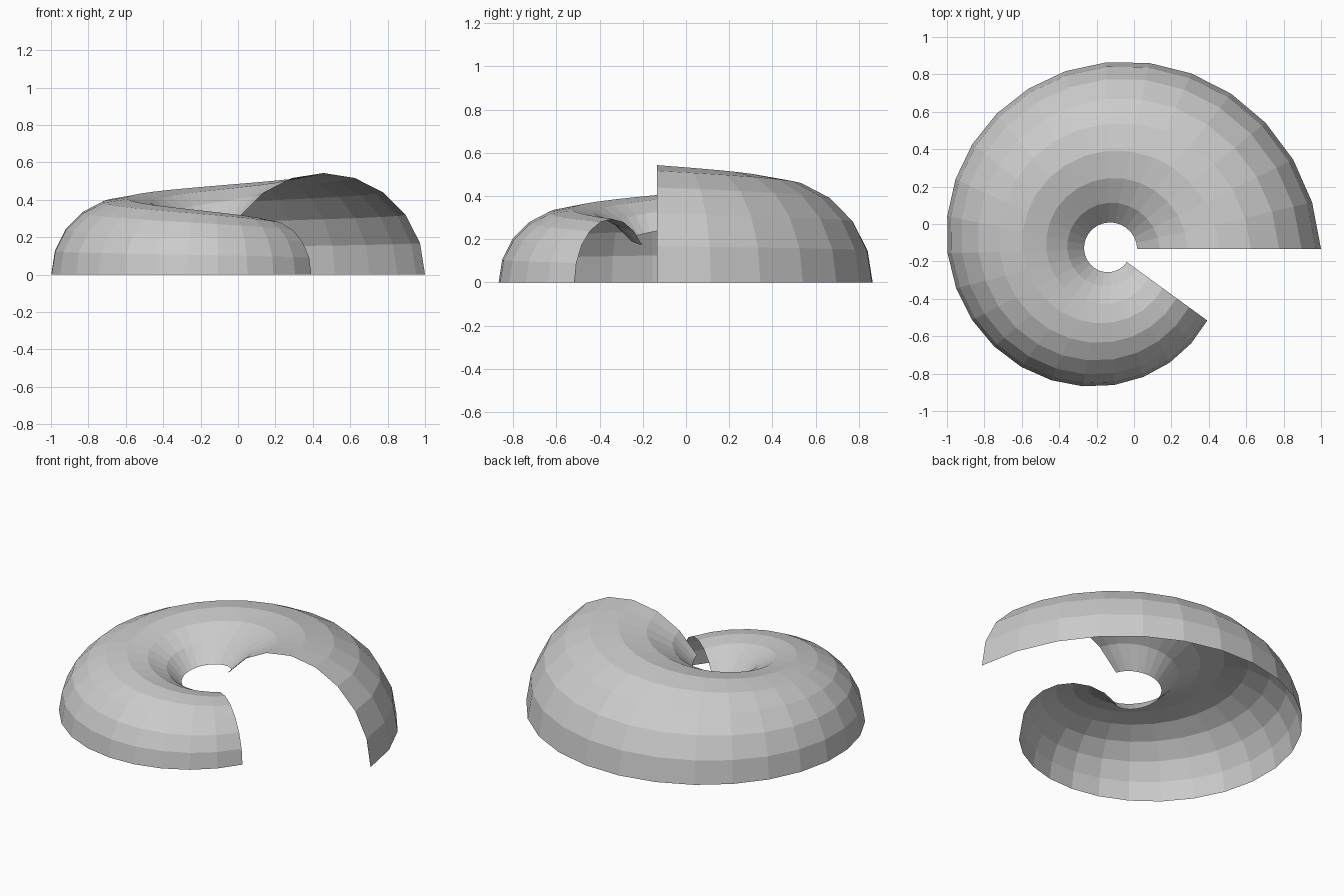
import bpy, bmesh
from math import sin, cos, pi, radians

if "Cube" in bpy.data.objects:
    bpy.data.objects.remove(bpy.data.objects["Cube"])

STEPS, ARC = 25, 8                      # segments along the sweep / across the profile
SWEEP, SLICE = radians(324), radians(144)
AXIS = (-0.134, -0.134)                 # vertical axis the shell winds around

bm = bmesh.new()

# Arc cross-sections that shrink steadily around the axis
rings = []
for i in range(STEPS + 1):
    t = i / STEPS
    turn = SWEEP * t
    dist = 0.591 + (0.356 - 0.591) * t
    radius = 0.543 + (0.294 - 0.543) * t
    ring = []
    for j in range(ARC + 1):
        a = SLICE * j / ARC
        d = dist + radius * cos(a)
        ring.append(bm.verts.new((AXIS[0] + d * cos(turn),
                                  AXIS[1] + d * sin(turn),
                                  radius * sin(a))))
    rings.append(ring)

# Skin between neighbouring sections, open underneath and at both ends
for r0, r1 in zip(rings, rings[1:]):
    for j in range(ARC):
        bm.faces.new((r0[j], r1[j], r1[j + 1], r0[j + 1]))

mesh = bpy.data.meshes.new("spiral_shell")
bm.to_mesh(mesh)
bm.free()
shell = bpy.data.objects.new("spiral_shell", mesh)
bpy.context.collection.objects.link(shell)
